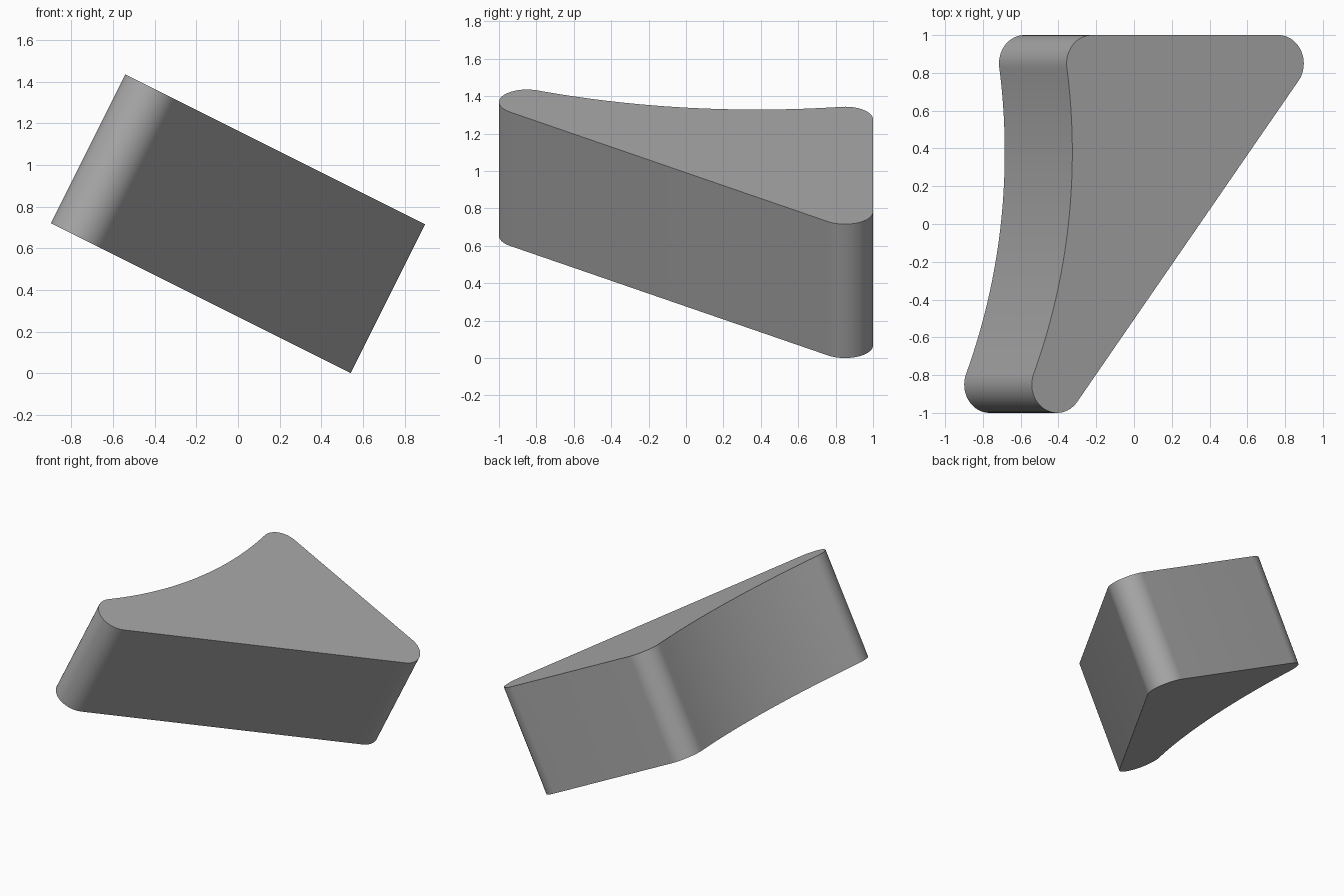
import bpy, bmesh, math
from mathutils import Vector

cube = bpy.data.objects.get("Cube")
if cube:
    bpy.data.objects.remove(cube, do_unlink=True)

grey = bpy.data.materials.new("neutral grey")
grey.use_nodes = True
grey.diffuse_color = (0.4, 0.4, 0.4, 1)
grey.node_tree.nodes["Principled BSDF"].inputs["Base Color"].default_value = (0.4, 0.4, 0.4, 1)

THICKNESS = 0.8
TILT = math.atan(0.5)
RADIUS = 0.15

# Corner centres, and the centre of the large hollow arc tangent to two of them
front = Vector((-0.655, -0.85))
back_right = Vector((-0.449, 0.85))
back_left = Vector((0.655, 0.85))
hollow = Vector((-3.686, 0.38))
hollow_radius = (back_right - hollow).length - RADIUS


def heading(a, b):
    return math.atan2(b.y - a.y, b.x - a.x)


def arc(centre, radius, start, end, steps):
    angles = [start + (end - start) * i / steps for i in range(steps + 1)]
    return [centre + radius * Vector((math.cos(a), math.sin(a))) for a in angles]


# Outline, counterclockwise: three rounded corners, then the hollow side
slant = heading(front, back_left) - math.pi / 2
to_front = heading(hollow, front)
to_back = heading(hollow, back_right)
outline = arc(front, RADIUS, to_front + math.pi, slant + 2 * math.pi, 24)
outline += arc(back_left, RADIUS, slant, math.pi / 2, 24)
outline += arc(back_right, RADIUS, math.pi / 2, to_back + math.pi, 20)
outline += arc(hollow, hollow_radius, to_back, to_front, 32)[1:-1]

# Wedge block: extruded outline
bm = bmesh.new()
base = bm.faces.new([bm.verts.new((p.x, p.y, -THICKNESS / 2)) for p in outline])
result = bmesh.ops.extrude_face_region(bm, geom=[base], use_keep_orig=True)
top = [v for v in result["geom"] if isinstance(v, bmesh.types.BMVert)]
bmesh.ops.translate(bm, verts=top, vec=(0, 0, THICKNESS))
bmesh.ops.recalc_face_normals(bm, faces=bm.faces)
mesh = bpy.data.meshes.new("wedge_block")
bm.to_mesh(mesh)
bm.free()
mesh.materials.append(grey)

block = bpy.data.objects.new("wedge_block", mesh)
bpy.context.collection.objects.link(block)

# Tilt the block so it rests on its lower edge
block.rotation_euler.y = TILT
block.location.z = 0.805 * math.sin(TILT) + THICKNESS / 2 * math.cos(TILT)

bpy.ops.object.select_all(action="DESELECT")
block.select_set(True)
bpy.context.view_layer.objects.active = block
bpy.ops.object.shade_smooth_by_angle(angle=math.radians(30))
